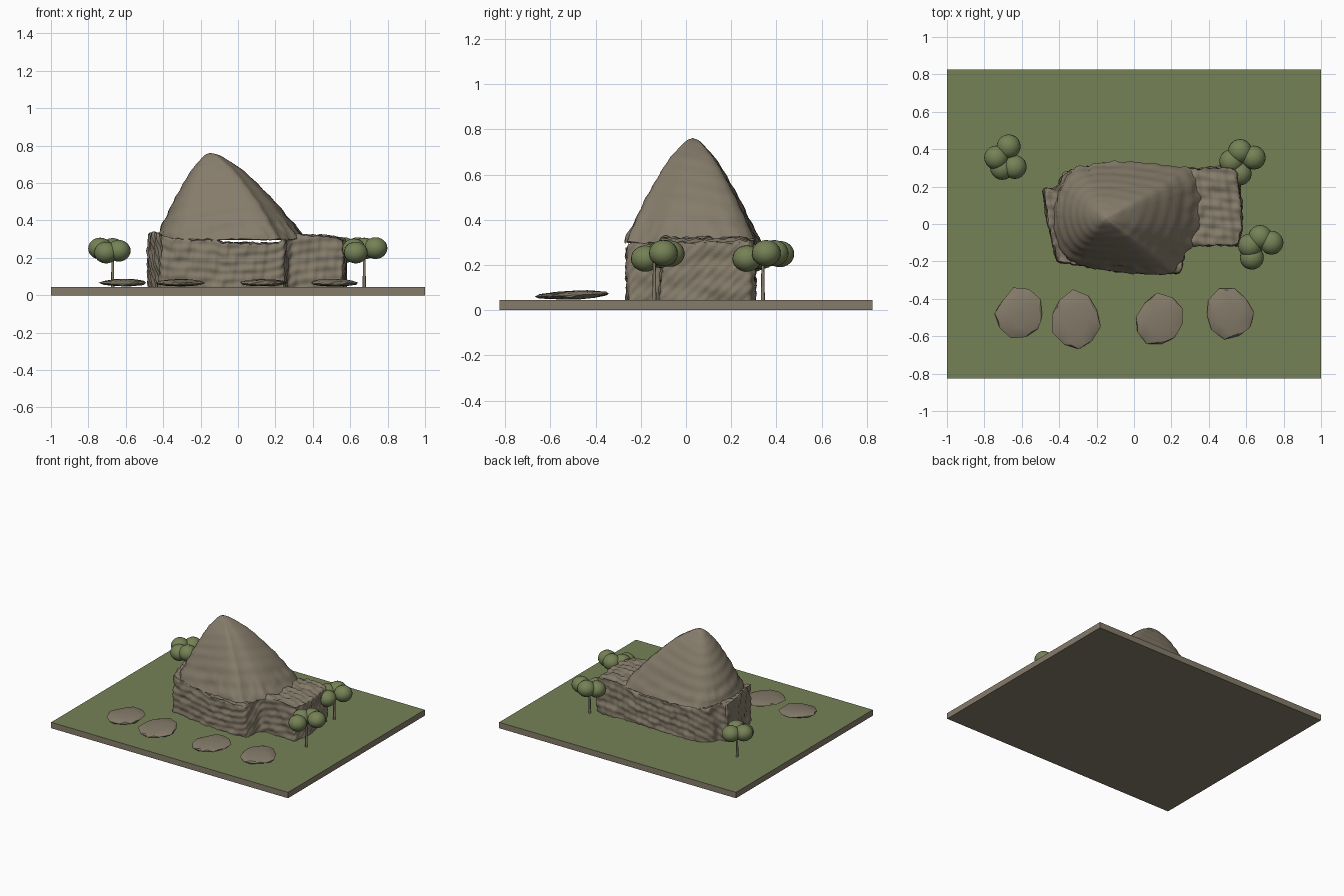
import bpy, bmesh, math, random
from mathutils import Vector, Matrix, noise

if "Cube" in bpy.data.objects:
    bpy.data.objects.remove(bpy.data.objects["Cube"])

random.seed(4)
GROUND = 0.045


def material(name, rgb):
    m = bpy.data.materials.new(name)
    m.diffuse_color = (*rgb, 1)
    m.use_nodes = True
    m.node_tree.nodes["Principled BSDF"].inputs["Base Color"].default_value = m.diffuse_color
    return m


stone = material("earthy stone", (0.235, 0.2, 0.145))
green = material("leaf green", (0.178, 0.222, 0.093))


def finish(bm, name, mats, angle=None):
    """Turn a bmesh into an object, optionally smooth shaded."""
    bmesh.ops.recalc_face_normals(bm, faces=bm.faces)
    me = bpy.data.meshes.new(name)
    bm.to_mesh(me)
    bm.free()
    for m in mats:
        me.materials.append(m)
    ob = bpy.data.objects.new(name, me)
    bpy.context.collection.objects.link(ob)
    bpy.ops.object.select_all(action='DESELECT')
    ob.select_set(True)
    bpy.context.view_layer.objects.active = ob
    if angle:
        bpy.ops.object.shade_smooth_by_angle(angle=math.radians(angle))
    return ob


def interp(x, pts):
    """Piecewise linear lookup."""
    for (a, fa), (b, fb) in zip(pts, pts[1:]):
        if x <= b:
            return fa + (fb - fa) * max(0, (x - a) / (b - a))
    return pts[-1][1]


def chaikin(pts, times):
    """Round the corners of a closed outline."""
    for _ in range(times):
        out = []
        for (ax, ay), (bx, by) in zip(pts, pts[1:] + pts[:1]):
            out += [(ax * .75 + bx * .25, ay * .75 + by * .25),
                    (ax * .25 + bx * .75, ay * .25 + by * .75)]
        pts = out
    return pts


# Ground slab with a grass top
bm = bmesh.new()
bmesh.ops.create_cube(bm, size=1, matrix=Matrix.Translation((0, 0, GROUND / 2))
                      @ Matrix.Diagonal((2, 1.65, GROUND, 1)))
bm.normal_update()
for f in bm.faces:
    f.material_index = int(f.normal.z > 0.5)
finish(bm, "ground_slab", [stone, green])

# Rough walls: extruded plan, remeshed, then made lumpy
plan = [(-.485, .185), (-.42, .185), (-.37, .27), (-.28, .305), (.3, .295),
        (.5, .305), (.555, .28), (.58, .0), (.56, -.11), (.3, -.11),
        (.265, -.14), (.25, -.255), (.15, -.265), (-.1, -.25), (-.25, -.22),
        (-.41, -.2), (-.46, .02)]
bm = bmesh.new()
face = bm.faces.new([bm.verts.new((x, y, 0.03)) for x, y in plan])
top = bmesh.ops.extrude_face_region(bm, geom=[face])["geom"]
bmesh.ops.translate(bm, vec=(0, 0, 0.27),
                    verts=[g for g in top if isinstance(g, bmesh.types.BMVert)])
walls = finish(bm, "rough_walls", [stone])
rm = walls.modifiers.new("remesh", 'REMESH')
rm.mode = 'VOXEL'
rm.voxel_size = 0.011
bpy.ops.object.modifier_apply(modifier=rm.name)
heights = [(-.5, .335), (-.42, .33), (-.36, .3), (-.12, .298), (-.08, .278),
           (.22, .275), (.28, .315), (.45, .318), (.6, .295)]
moves = []
for v in walls.data.vertices:
    p = v.co.copy()
    lump = (0.013 * noise.noise(p * 16)
            + 0.006 * math.sin(70 * (p.x + p.y - p.z)) * math.sin(55 * (p.x - p.y + p.z)))
    q = p + v.normal * lump
    q.z = 0.03 + (q.z - 0.03) * (interp(p.x, heights) - 0.03) / 0.27
    moves.append(q)
for v, q in zip(walls.data.vertices, moves):
    v.co = q
bpy.ops.object.shade_smooth_by_angle(angle=math.radians(40))

# Peaked roof: rounded plan shrinking towards an off-centre apex
eaves = chaikin([(-.45, .0), (-.42, .2), (-.31, .31), (-.1, .335), (.2, .315),
                 (.345, .3), (.37, .1), (.345, -.09), (.25, -.2), (.21, -.28),
                 (.0, -.265), (-.2, -.24), (-.38, -.2)], 3)
profile = [(0, .76), (.07, .755), (.14, .738), (.33, .675), (.45, .62),
           (.7, .49), (.8, .425), (.9, .365), (1, .30)]
apex = Vector((-.15, .03))
bm = bmesh.new()
rings = []
STEPS = 34
for i in range(1, STEPS + 1):
    s = i / STEPS
    ring = []
    for x, y in eaves:
        d = Vector((x, y)) - apex
        ripple = 0.004 * s * math.sin(s * 50 + x * 9 - y * 12)
        rough = 0.018 * max(0, s - .75) * 4 * noise.noise((x * 22, y * 22, s * 9))
        r = apex + d * s + d.normalized() * (ripple + rough)
        z = interp(s, profile) + 0.012 * s ** 4 * noise.noise((x * 30, y * 30, 2))
        ring.append(bm.verts.new((r.x, r.y, z)))
    rings.append(ring)
tip = bm.verts.new((apex.x, apex.y, .762))
n = len(eaves)
for k in range(n):
    j = (k + 1) % n
    bm.faces.new((tip, rings[0][k], rings[0][j]))
    for a, b in zip(rings, rings[1:]):
        bm.faces.new((a[k], b[k], b[j], a[j]))
bm.faces.new(rings[-1])
finish(bm, "peaked_roof", [stone], 40)

# Flat boulders along the front
for k, (x, y, rx, ry, turn) in enumerate([
        (-.61, -.48, .128, .138, -.35), (-.31, -.515, .13, .15, .1),
        (.135, -.515, .125, .14, -.5), (.51, -.48, .128, .138, .4)]):
    bm = bmesh.new()
    bmesh.ops.create_icosphere(bm, subdivisions=2, radius=1)
    for v in bm.verts:
        v.co *= 1 + 0.16 * noise.noise(v.co * 1.6 + Vector((k * 7.3, 2, 5)))
    bmesh.ops.transform(bm, verts=bm.verts, matrix=Matrix.Translation((x, y, .067))
                        @ Matrix.Rotation(.05, 4, 'X')
                        @ Matrix.Rotation(turn, 4, 'Z')
                        @ Matrix.Diagonal((rx, ry, .019, 1)))
    finish(bm, f"flat_boulder_{k + 1}", [stone], 25)

# Small trees: thin trunk and a cluster of round leaf balls
trees = [((-.67, .34), [(-.67, .415, .248), (-.737, .355, .25),
                        (-.638, .305, .238), (-.705, .3, .228)]),
         ((.575, .34), [(.567, .39, .252), (.64, .355, .252),
                        (.565, .27, .228), (.52, .335, .24)]),
         ((.675, -.14), [(.675, -.07, .25), (.735, -.1, .252),
                         (.62, -.115, .245), (.63, -.18, .228)])]
for k, ((x, y), balls) in enumerate(trees):
    bm = bmesh.new()
    bmesh.ops.create_cone(bm, cap_ends=True, segments=8, radius1=.009, radius2=.006,
                          depth=.19, matrix=Matrix.Translation((x, y, .135)))
    finish(bm, f"tree_trunk_{k + 1}", [stone], 50)
    bm = bmesh.new()
    for bx, by, bz in balls:
        bmesh.ops.create_uvsphere(bm, u_segments=20, v_segments=12, radius=1,
                                  matrix=Matrix.Translation((bx, by, bz))
                                  @ Matrix.Diagonal((.064, .064, .058, 1)))
    finish(bm, f"tree_leaves_{k + 1}", [green], 60)
